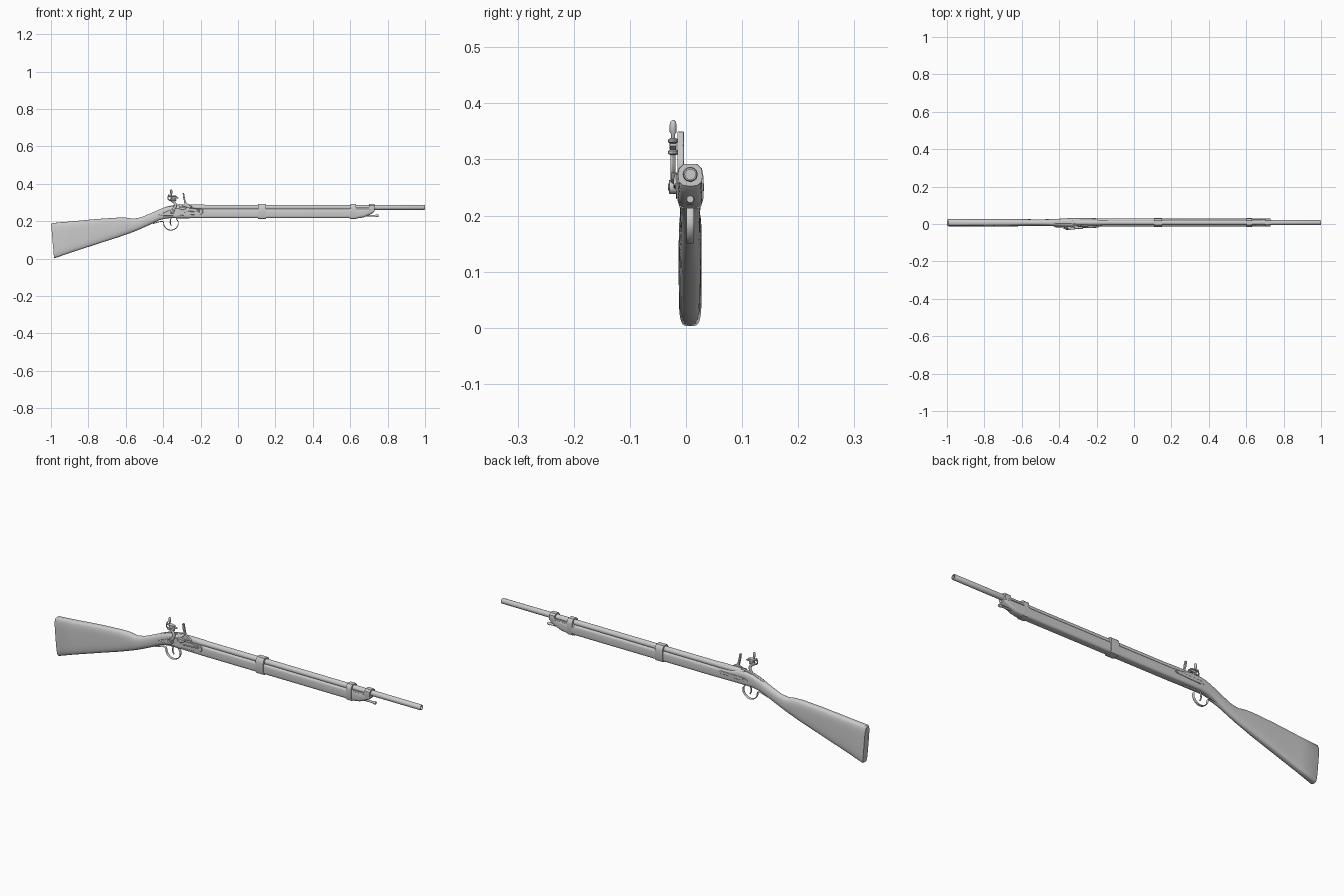
import bpy, bmesh, math
from mathutils import Vector

YC = 0.0075  # centre line of stock and barrel


def make(name, bm, angle=40):
    bmesh.ops.recalc_face_normals(bm, faces=bm.faces)
    me = bpy.data.meshes.new(name)
    bm.to_mesh(me)
    bm.free()
    ob = bpy.data.objects.new(name, me)
    bpy.context.collection.objects.link(ob)
    bpy.ops.object.select_all(action='DESELECT')
    ob.select_set(True)
    bpy.context.view_layer.objects.active = ob
    bpy.ops.object.shade_smooth_by_angle(angle=math.radians(angle))
    return ob


def loft(name, rings, angle=40):
    bm = bmesh.new()
    vs = [[bm.verts.new(p) for p in r] for r in rings]
    n = len(vs[0])
    for a, b in zip(vs, vs[1:]):
        for i in range(n):
            j = (i + 1) % n
            bm.faces.new((a[i], a[j], b[j], b[i]))
    bm.faces.new(vs[0])
    bm.faces.new(vs[-1])
    return make(name, bm, angle)


def section(xt, xb, zt, zb, hw, p, n=32):
    ring = []
    for i in range(n):
        a = 2 * math.pi * i / n
        c, s = math.cos(a), math.sin(a)
        u = math.copysign(abs(c) ** (2 / p), c)
        v = math.copysign(abs(s) ** (2 / p), s)
        t = (v + 1) / 2
        ring.append((xb + (xt - xb) * t, YC + hw * u, zb + (zt - zb) * t))
    return ring


def lathe_x(name, prof, y, z, n=24):
    return loft(name, [[(x, y + r * math.cos(2 * math.pi * i / n), z + r * math.sin(2 * math.pi * i / n))
                        for i in range(n)] for x, r in prof])


def lathe_z(name, prof, x, y, sx=1, n=20):
    return loft(name, [[(x + sx * r * math.cos(2 * math.pi * i / n), y + r * math.sin(2 * math.pi * i / n), z)
                        for i in range(n)] for z, r in prof])


def prism_y(name, pts, y0, y1, bevel=0.0015):
    ob = loft(name, [[(x, y, z) for x, z in pts] for y in (y0, y1)])
    if bevel:
        m = ob.modifiers.new("Bevel", 'BEVEL')
        m.width, m.segments, m.limit_method = bevel, 2, 'ANGLE'
    return ob


def prism_x(name, pts, x0, x1):
    return loft(name, [[(x, YC + y, z) for y, z in pts] for x in (x0, x1)])


def tube(name, pts, ry, rs, closed=False, n=12):
    """Sweep an ellipse along a smooth path in the XZ plane; points are (x, y, z)."""
    P = [Vector(p) for p in pts]
    path = []
    for i in range(len(P) - 1):
        p0, p1, p2, p3 = P[max(i - 1, 0)], P[i], P[i + 1], P[min(i + 2, len(P) - 1)]
        for k in range(6):
            t = k / 6
            path.append(0.5 * (2 * p1 + (p2 - p0) * t + (2 * p0 - 5 * p1 + 4 * p2 - p3) * t * t
                               + (3 * p1 - p0 - 3 * p2 + p3) * t ** 3))
    path.append(P[-1])
    rings = []
    for i, c in enumerate(path):
        d = (path[min(i + 1, len(path) - 1)] - path[max(i - 1, 0)]).normalized()
        side = Vector((0, 1, 0))
        nrm = d.cross(side).normalized()
        rings.append([c + side * ry * math.cos(2 * math.pi * k / n) + nrm * rs * math.sin(2 * math.pi * k / n)
                      for k in range(n)])
    return loft(name, rings)


# Stock: top x, bottom x, top z, bottom z, half width, squareness
loft("stock", [section(*s) for s in (
    (-0.999, -0.984, 0.184, 0.005, 0.018, 4), (-0.993, -0.978, 0.190, 0.003, 0.0205, 4.5),
    (-0.90, -0.90, 0.198, 0.030, 0.0205, 4), (-0.75, -0.75, 0.212, 0.079, 0.0205, 3.6),
    (-0.64, -0.64, 0.219, 0.114, 0.020, 3), (-0.60, -0.60, 0.219, 0.128, 0.019, 2.7),
    (-0.56, -0.56, 0.213, 0.142, 0.018, 2.4), (-0.52, -0.52, 0.220, 0.159, 0.0175, 2.3),
    (-0.46, -0.46, 0.245, 0.186, 0.018, 2.4), (-0.42, -0.42, 0.262, 0.206, 0.020, 2.8),
    (-0.38, -0.38, 0.277, 0.215, 0.021, 3.2), (-0.34, -0.34, 0.283, 0.217, 0.0215, 4),
    (-0.30, -0.30, 0.281, 0.217, 0.0215, 4), (-0.24, -0.24, 0.270, 0.217, 0.0215, 4),
    (-0.18, -0.18, 0.267, 0.216, 0.021, 4), (0.60, 0.60, 0.267, 0.216, 0.021, 4))])

# Barrel with a real bore at the muzzle
lathe_x("barrel", [(-0.33, 0.0155), (-0.20, 0.0155), (-0.17, 0.014), (0.70, 0.0135), (0.997, 0.013),
                   (1.0, 0.0115), (1.0, 0.009), (0.93, 0.009)], YC, 0.2735)
prism_y("barrel_tang", [(-0.43, 0.259), (-0.38, 0.279), (-0.34, 0.287), (-0.31, 0.291), (-0.31, 0.28),
                        (-0.38, 0.268), (-0.43, 0.252)], YC - 0.007, YC + 0.007)

# Nose cap and ramrod
loft("nose_cap", [section(*s) for s in (
    (0.595, 0.595, 0.269, 0.214, 0.0222, 4), (0.63, 0.63, 0.269, 0.214, 0.0222, 4),
    (0.67, 0.67, 0.269, 0.220, 0.0215, 3.6), (0.70, 0.70, 0.269, 0.232, 0.020, 3.2),
    (0.72, 0.72, 0.269, 0.243, 0.019, 3), (0.73, 0.73, 0.268, 0.253, 0.017, 3))])
lathe_x("ramrod", [(0.60, 0.005), (0.735, 0.005), (0.738, 0.0075), (0.747, 0.0075), (0.75, 0.006)], YC, 0.229)

# Barrel bands
half = [(0.012, 0.292), (0.021, 0.284), (0.0235, 0.270), (0.0235, 0.230), (0.019, 0.215), (0.013, 0.2125)]
full = half + [(-y, z) for y, z in reversed(half)]
prism_x("middle_band", full, 0.107, 0.149)
prism_x("upper_band", full, 0.602, 0.630)
cap = [(0.011, 0.292), (0.020, 0.284), (0.022, 0.270), (0.020, 0.258)]
prism_x("muzzle_band", cap + [(-y, z) for y, z in reversed(cap)], 0.700, 0.730)
for sgn, label in ((-1, "lock_side"), (1, "far_side")):
    y = YC + sgn * 0.0195
    prism_y("band_strap_" + label, [(0.62, 0.264), (0.71, 0.264), (0.71, 0.274), (0.62, 0.274)],
            y - 0.0022, y + 0.0022, 0.001)

# Lock plate, far side plate and screws
plate = [(-0.425, 0.235), (-0.40, 0.229), (-0.35, 0.229), (-0.20, 0.236), (-0.188, 0.243), (-0.188, 0.262),
         (-0.20, 0.267), (-0.33, 0.270), (-0.37, 0.258), (-0.40, 0.243)]
prism_y("lock_plate", plate, YC - 0.0250, YC - 0.018)
prism_y("side_plate", [(-0.36, 0.246), (-0.34, 0.240), (-0.21, 0.246), (-0.20, 0.253), (-0.21, 0.259),
                       (-0.34, 0.257)], YC + 0.018, YC + 0.0235)


def disc_y(name, x, z, r, y0, y1):
    prism_y(name, [(x + r * math.cos(math.pi * k / 10), z + r * math.sin(math.pi * k / 10))
                   for k in range(20)], y0, y1, 0.0008)


for i, (x, z) in enumerate(((-0.335, 0.249), (-0.215, 0.252))):
    disc_y(f"side_screw_{i}", x, z, 0.005, YC + 0.02, YC + 0.025)
disc_y("lock_screw", -0.21, 0.250, 0.004, YC - 0.0265, YC - 0.02)

# Hammer: pivot, curved neck, jaws and jaw screw
HY = -0.023
disc_y("hammer_pivot", -0.352, 0.251, 0.0125, HY - 0.007, HY + 0.009)
disc_y("hammer_pivot_screw", -0.352, 0.251, 0.006, HY - 0.0095, HY)
tube("hammer_neck", [(-0.354, HY, 0.253), (-0.342, HY, 0.268), (-0.334, HY, 0.285), (-0.340, HY, 0.300),
                     (-0.355, HY, 0.311)], 0.0045, 0.007)
lathe_z("lower_jaw", [(0.308, 0.005), (0.310, 0.009), (0.315, 0.009), (0.318, 0.006)], -0.350, HY, 2.4)
lathe_z("upper_jaw", [(0.329, 0.006), (0.331, 0.0095), (0.335, 0.0095), (0.338, 0.005)], -0.350, HY, 2.4)
prism_y("flint", [(-0.354, 0.318), (-0.322, 0.321), (-0.316, 0.324), (-0.322, 0.328), (-0.354, 0.330)],
        HY - 0.006, HY + 0.006, 0.0008)
lathe_z("jaw_screw", [(0.305, 0.0035), (0.345, 0.0035), (0.349, 0.006), (0.362, 0.006), (0.367, 0.005),
                      (0.370, 0.002)], -0.357, HY)
tube("hammer_comb", [(-0.347, HY, 0.305), (-0.372, HY, 0.315), (-0.374, HY, 0.330), (-0.369, HY, 0.343)],
     0.003, 0.003)

# Priming pan, striking steel and its spring
prism_y("priming_pan", [(-0.318, 0.277), (-0.312, 0.265), (-0.297, 0.259), (-0.280, 0.265), (-0.272, 0.277)],
        -0.026, -0.006)
prism_y("steel", [(-0.296, 0.350), (-0.288, 0.350), (-0.284, 0.325), (-0.278, 0.300), (-0.262, 0.288),
                  (-0.245, 0.279), (-0.250, 0.274), (-0.300, 0.278), (-0.298, 0.286), (-0.286, 0.292),
                  (-0.288, 0.305), (-0.293, 0.325)], -0.015, -0.004)
tube("steel_spring", [(-0.252, -0.018, 0.271), (-0.225, -0.019, 0.266), (-0.205, -0.019, 0.259),
                      (-0.215, -0.019, 0.254), (-0.285, -0.019, 0.250)], 0.003, 0.0022)

# Trigger guard and trigger
tube("trigger_guard", [(-0.455, YC, 0.187), (-0.425, YC, 0.196), (-0.401, YC, 0.197), (-0.394, YC, 0.174),
                       (-0.378, YC, 0.157), (-0.357, YC, 0.152), (-0.335, YC, 0.160), (-0.321, YC, 0.178),
                       (-0.320, YC, 0.198), (-0.330, YC, 0.215), (-0.300, YC, 0.216), (-0.260, YC, 0.216)],
     0.007, 0.0022)
tube("trigger", [(-0.357, YC, 0.222), (-0.361, YC, 0.205), (-0.362, YC, 0.190), (-0.356, YC, 0.175)],
     0.004, 0.0028)
